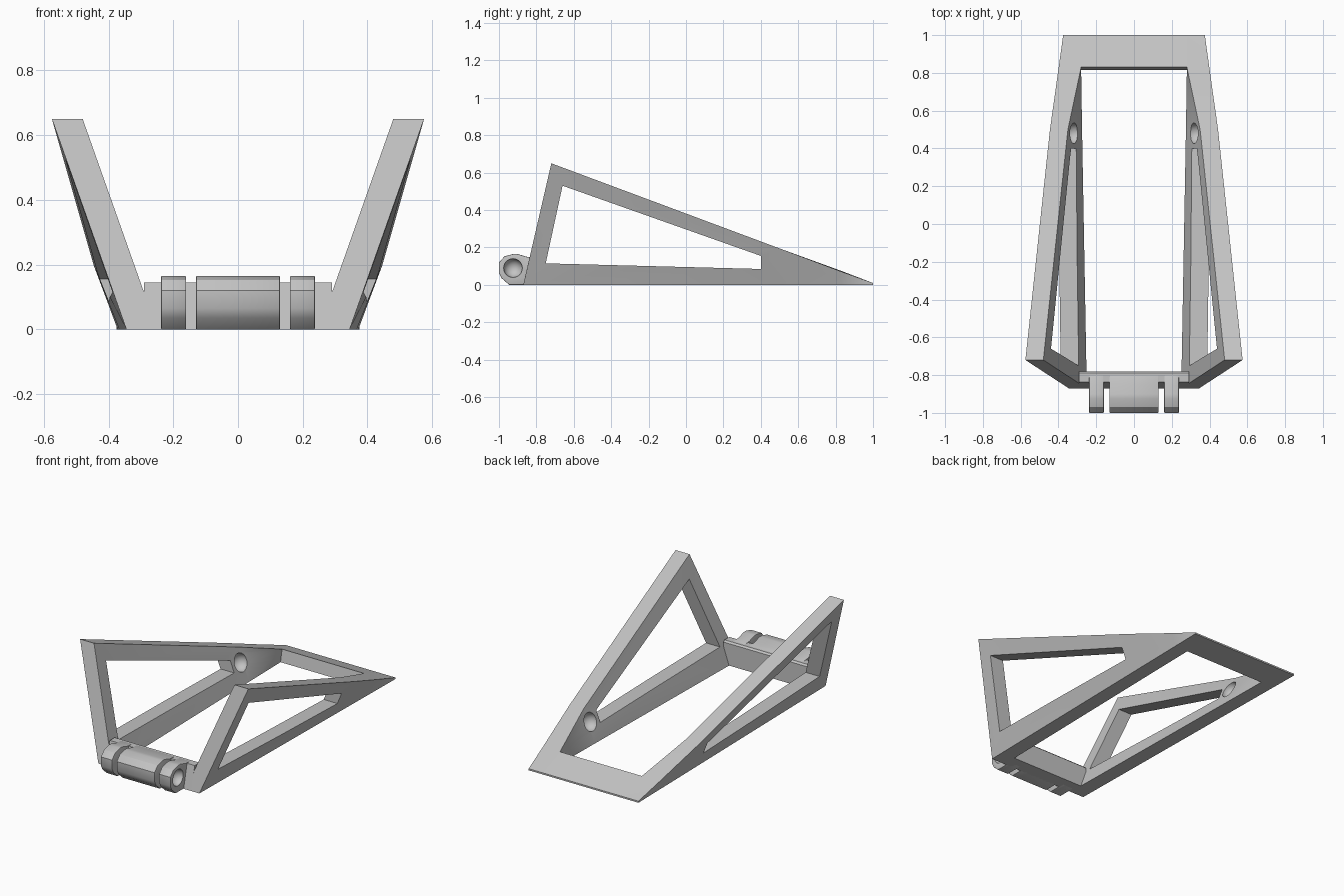
import bpy, bmesh
from mathutils import Vector

old = bpy.data.objects.get("Cube")
if old:
    bpy.data.objects.remove(old, do_unlink=True)

grey = bpy.data.materials.new("light grey")
grey.use_nodes = True
COLOUR = (0.55, 0.55, 0.55, 1)
grey.diffuse_color = COLOUR
grey.node_tree.nodes["Principled BSDF"].inputs["Base Color"].default_value = COLOUR


def finish(name, bm):
    bmesh.ops.recalc_face_normals(bm, faces=bm.faces)
    mesh = bpy.data.meshes.new(name)
    bm.to_mesh(mesh)
    bm.free()
    mesh.materials.append(grey)
    ob = bpy.data.objects.new(name, mesh)
    bpy.context.collection.objects.link(ob)
    return ob


def prism(name, profile, x0, x1):
    """Extrude a (y, z) profile from x0 to x1."""
    bm = bmesh.new()
    face = bm.faces.new([bm.verts.new((x0, y, z)) for y, z in profile])
    out = bmesh.ops.extrude_face_region(bm, geom=[face])
    moved = [g for g in out["geom"] if isinstance(g, bmesh.types.BMVert)]
    bmesh.ops.translate(bm, verts=moved, vec=(x1 - x0, 0, 0))
    return finish(name, bm)


def ball(centre, radius):
    bm = bmesh.new()
    bmesh.ops.create_uvsphere(bm, u_segments=32, v_segments=16, radius=radius)
    bmesh.ops.translate(bm, verts=bm.verts, vec=centre)
    return finish("pocket_cutter", bm)


def activate(ob):
    bpy.ops.object.select_all(action="DESELECT")
    ob.select_set(True)
    bpy.context.view_layer.objects.active = ob


def cut(ob, cutter):
    mod = ob.modifiers.new("cut", "BOOLEAN")
    mod.operation, mod.solver, mod.object = "DIFFERENCE", "EXACT", cutter
    activate(ob)
    bpy.ops.object.modifier_apply(modifier=mod.name)
    bpy.data.objects.remove(cutter, do_unlink=True)


def smooth(ob):
    activate(ob)
    bpy.ops.object.shade_smooth_by_angle(angle=0.5)


# Side wall: sections ordered inner bottom, outer bottom, outer top, inner top
SECTIONS = [
    [(.25, -.87, 0), (.345, -.87, 0), (.575, -.72, .65), (.48, -.72, .65)],
    [(.275, .5, 0), (.367, .5, 0), (.445, .5, .195), (.35, .5, .195)],
    [(.28, .815, 0), (.372, .82, 0), (.40, .82, .075), (.28, .83, .075)],
    [(.28, 1, 0), (.375, 1, 0), (.375, 1, .01), (.28, 1, .01)],
]
WINDOW = [(-.66, .53), (-.75, .115), (.4, .085), (.4, .155)]


def side_wall(name, side):
    bm = bmesh.new()
    rings = [[bm.verts.new((side * x, y, z)) for x, y, z in s] for s in SECTIONS]
    for a, b in zip(rings, rings[1:]):
        for j in range(4):
            k = (j + 1) % 4
            if j == 3:
                bm.faces.new((a[k], a[j], b[j]))
                bm.faces.new((a[k], b[j], b[k]))
            else:
                bm.faces.new((a[j], a[k], b[k]))
                bm.faces.new((a[j], b[k], b[j]))
    bm.faces.new(rings[0])
    bm.faces.new(rings[-1])
    ob = finish(name, bm)
    cut(ob, prism("window_cutter", WINDOW, side * .1, side * .8))
    cut(ob, ball(Vector((side * .32, .48, .115)), .055))
    smooth(ob)


side_wall("left_side_frame", 1)
side_wall("right_side_frame", -1)

# Cross members
prism("back_bar", [(.815, 0), (1, 0), (1, .01), (.83, .075)], -.28, .28)
prism("front_bar", [(-.87, 0), (-.78, 0), (-.78, .135), (-.79, .145), (-.837, .145)],
      -.29, .29)

# Hinge knuckles
KNUCKLE = [(-.83, 0), (-.945, 0), (-.985, .035), (-1, .065), (-1, .12), (-.97, .153),
           (-.925, .165), (-.9, .165), (-.85, .15), (-.8, .145)]
for name, x0, x1 in (("centre_knuckle", -.13, .13),
                     ("left_knuckle", .16, .238),
                     ("right_knuckle", -.238, -.16)):
    ob = prism(name, KNUCKLE, x0, x1)
    bevel = ob.modifiers.new("soft_edges", "BEVEL")
    bevel.width, bevel.segments, bevel.angle_limit = .004, 2, 1.2
    activate(ob)
    bpy.ops.object.modifier_apply(modifier=bevel.name)
    if name != "centre_knuckle":
        outer = max(x0, x1, key=abs)
        cut(ob, ball(Vector((outer, -.925, .09)), .05))
    smooth(ob)
